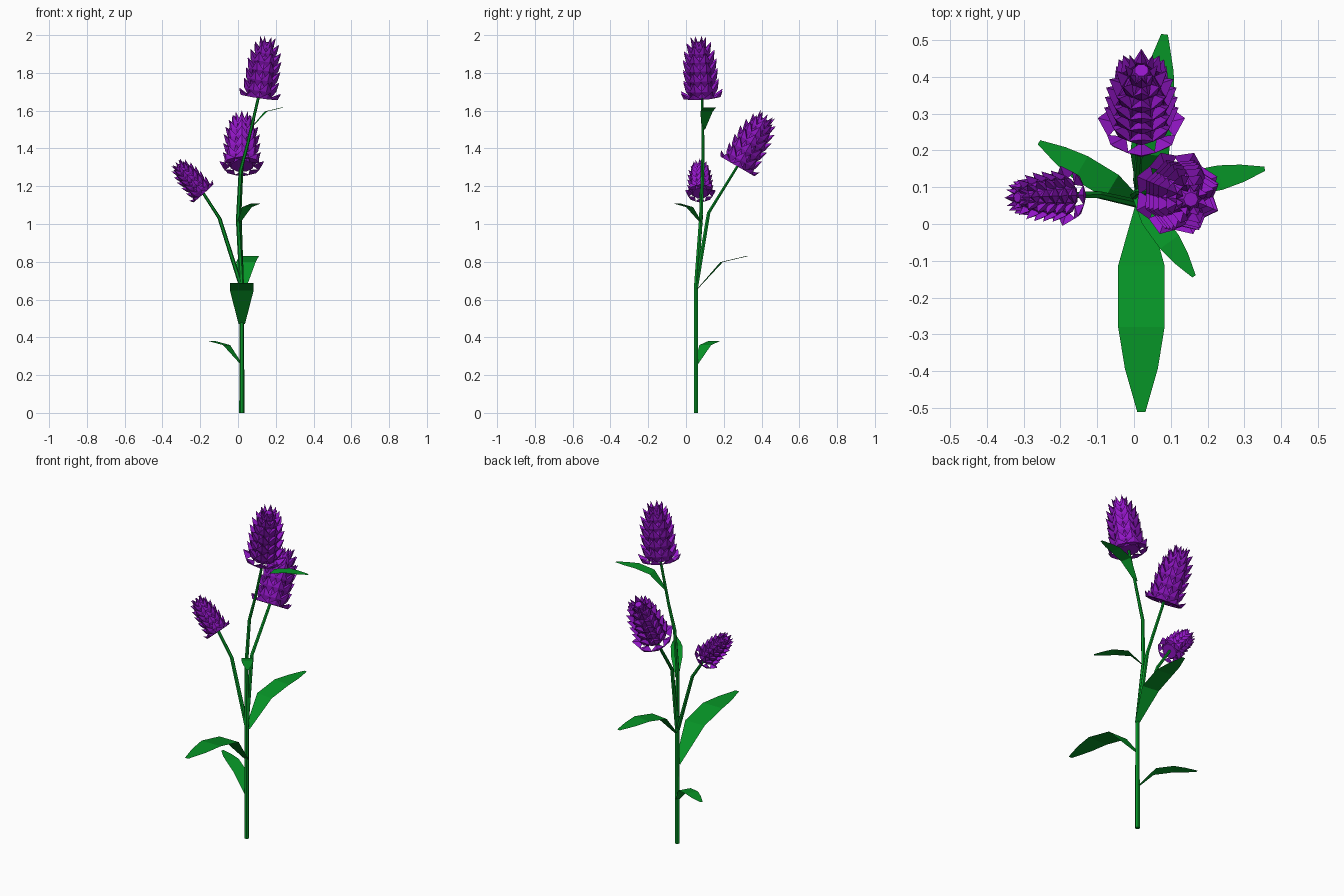
import bpy, bmesh, math
from mathutils import Vector

if "Cube" in bpy.data.objects:
    bpy.data.objects.remove(bpy.data.objects["Cube"])


def material(name, col):
    m = bpy.data.materials.new(name)
    m.diffuse_color = (*col, 1)
    m.use_nodes = True
    m.node_tree.nodes["Principled BSDF"].inputs["Base Color"].default_value = m.diffuse_color
    return m


GREEN = material("leaf green", (0.002, 0.30, 0.02))
PURPLE = material("petal purple", (0.29, 0.008, 0.57))


def finish(name, bm, mat, recalc=True):
    if recalc:
        bmesh.ops.recalc_face_normals(bm, faces=bm.faces[:])
    me = bpy.data.meshes.new(name)
    bm.to_mesh(me)
    bm.free()
    me.materials.append(mat)
    ob = bpy.data.objects.new(name, me)
    bpy.context.collection.objects.link(ob)
    return ob


def stem(name, path, r0, r1, sides=6):
    """Tapered tube of horizontal rings along a path."""
    bm = bmesh.new()
    rings = []
    for i, p in enumerate(path):
        r = r0 + (r1 - r0) * i / (len(path) - 1)
        rings.append([bm.verts.new((p[0] + r * math.cos(k * math.tau / sides),
                                    p[1] + r * math.sin(k * math.tau / sides), p[2]))
                      for k in range(sides)])
    for a, b in zip(rings, rings[1:]):
        for k in range(sides):
            n = (k + 1) % sides
            bm.faces.new((a[k], a[n], b[n], b[k]))
    bm.faces.new(rings[0])
    bm.faces.new(rings[-1])
    finish(name, bm, GREEN)


# Leaf template for length 1: (reach, rise, full width)
LEAF = [(0, 0, .06), (.29, .32, .225), (.59, .39, .225), (.79, .39, .16), (1, .39, .04)]


def leaf(name, base, tip_xy):
    """Flat arching blade from the stem to a tip position in plan."""
    base = Vector(base)
    d = Vector((tip_xy[0] - base.x, tip_xy[1] - base.y, 0))
    L = d.length
    side = Vector((-d.y, d.x, 0)) / L
    bm = bmesh.new()
    rows = []
    for u, h, w in LEAF:
        c = base + d * u + Vector((0, 0, h * L))
        rows.append([bm.verts.new(c + side * (s * w * L / 2)) for s in (-1, 1)])
    for a, b in zip(rows, rows[1:]):
        bm.faces.new((a[0], a[1], b[1], b[0]))
    for f in bm.faces:
        f.normal_update()
        if f.normal.z < 0:
            f.normal_flip()
    finish(name, bm, GREEN, False)


# Petal rows: tip radius and tip height along the flower axis
ROWS = [(.122, .032), (.104, .09), (.102, .148), (.099, .202),
        (.090, .25), (.072, .295), (.046, .328)]
PETALS = 8


def flower(name, base, top, scale):
    """Barrel of overlapping ridged petals around a solid core."""
    base = Vector(base)
    rot = (Vector(top) - base).to_track_quat('Z', 'Y')
    bm = bmesh.new()

    def vert(r, a, h):
        p = Vector((r * math.cos(a), r * math.sin(a), max(h, 0)))
        return bm.verts.new(base + rot @ (p * scale))

    # core
    rings = [[vert(r, (k + .5) * math.tau / PETALS, h) for k in range(PETALS)]
             for r, h in ((.065, .002), (.072, .03), (.066, .20), (.02, .30))]
    for a, b in zip(rings, rings[1:]):
        for k in range(PETALS):
            n = (k + 1) % PETALS
            bm.faces.new((a[k], a[n], b[n], b[k]))
    bm.faces.new(rings[0][::-1])
    bm.faces.new(rings[-1])
    # petals, each a small closed scale
    half = math.pi / PETALS * 1.1
    for r, h in ROWS:
        for k in range(PETALS):
            a = k * math.tau / PETALS
            B = vert(r * .62, a, h - .095)
            M = vert(r * .88, a, h - .052)
            T = vert(r, a, h)
            I = vert(r * .5, a, h - .03)
            R = vert(r * .84, a + half, h - .05)
            Lf = vert(r * .84, a - half, h - .05)
            for f in ((B, M, R), (B, Lf, M), (M, T, R), (M, Lf, T),
                      (T, I, R), (T, Lf, I), (B, R, I), (B, I, Lf)):
                bm.faces.new(f)
    finish(name, bm, PURPLE)


# Stems
stem("main_stem", [(.02, .053, 0), (.02, .053, .67), (0, .078, 1.02), (.013, .088, 1.28),
                   (.05, .09, 1.42), (.115, .086, 1.70)], .0135, .0075)
stem("back_branch", [(.02, .053, .66), (.008, .12, 1.06), (.02, .275, 1.31)], .012, .009)
stem("left_branch", [(.02, .053, .66), (-.098, .08, 1.03), (-.195, .078, 1.18)], .012, .009)

# Leaves
leaf("front_leaf", (.02, .05, .47), (.02, -.51))
leaf("back_leaf", (.025, .055, .65), (.083, .515))
leaf("low_left_leaf", (.02, .053, .255), (-.258, .222))
leaf("middle_leaf", (.0, .085, 1.0), (.163, -.142))
leaf("upper_right_leaf", (.062, .092, 1.50), (.355, .15))

# Flowers
flower("top_flower", (.112, .085, 1.672), (.157, .066, 1.98), .98)
flower("back_flower", (.02, .272, 1.305), (.02, .42, 1.56), .97)
flower("left_flower", (-.183, .077, 1.162), (-.325, .072, 1.32), .67)
